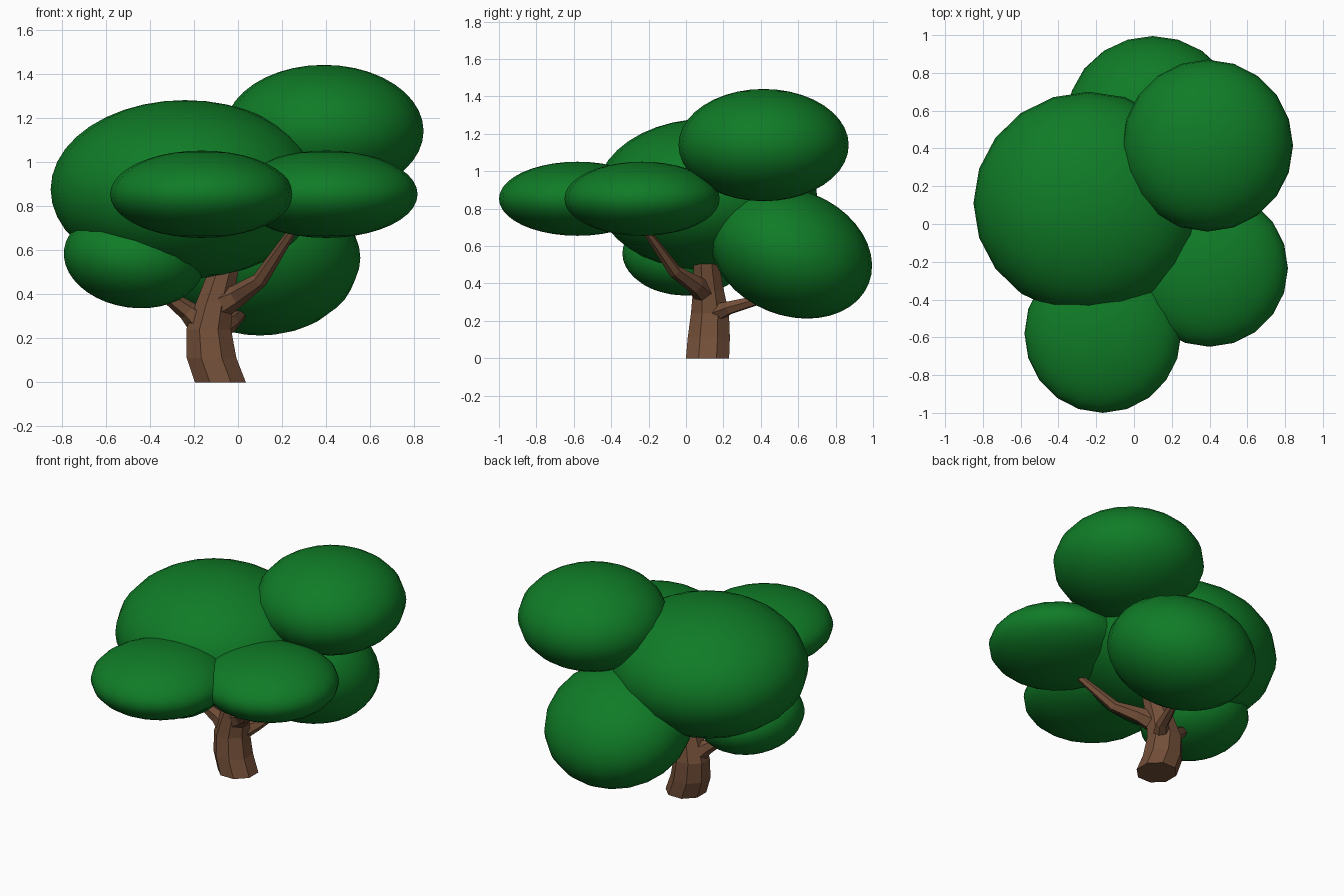
import bpy, bmesh, math
from mathutils import Vector

cube = bpy.data.objects.get("Cube")
if cube:
    bpy.data.objects.remove(cube, do_unlink=True)


def material(name, rgb):
    mat = bpy.data.materials.new(name)
    mat.use_nodes = True
    mat.diffuse_color = (*rgb, 1)
    mat.node_tree.nodes["Principled BSDF"].inputs["Base Color"].default_value = (*rgb, 1)
    return mat


leaf_green = material("leaf green", (0.005, 0.2, 0.02))
bark_brown = material("bark brown", (0.17, 0.078, 0.04))


def add_object(name, bm, mat, smooth):
    bmesh.ops.recalc_face_normals(bm, faces=bm.faces)
    for face in bm.faces:
        face.smooth = smooth
    mesh = bpy.data.meshes.new(name)
    bm.to_mesh(mesh)
    bm.free()
    mesh.materials.append(mat)
    obj = bpy.data.objects.new(name, mesh)
    bpy.context.collection.objects.link(obj)
    return obj


def foliage(name, centre, radii, tilt=(0, 0, 0)):
    """Squashed ball of leaves."""
    bm = bmesh.new()
    bmesh.ops.create_uvsphere(bm, u_segments=20, v_segments=20, radius=1)
    obj = add_object(name, bm, leaf_green, True)
    obj.location, obj.scale = centre, radii
    obj.rotation_euler = [math.radians(a) for a in tilt]


def limb(name, path, sides, level=False):
    """Tapered faceted tube through (x, y, z, radius) points."""
    bm = bmesh.new()
    points = [Vector(p[:3]) for p in path]
    rings = []
    for i, point in enumerate(points):
        along = points[min(i + 1, len(points) - 1)] - points[max(i - 1, 0)]
        normal = Vector((0, 0, 1)) if level else along.normalized()
        u = (Vector((0, 1, 0)) - normal * normal.y).normalized()
        v = normal.cross(u)
        ring = []
        for k in range(sides):
            a = math.tau * (k + 0.5) / sides
            offset = (u * math.cos(a) + v * math.sin(a)) * path[i][3]
            ring.append(bm.verts.new(point + offset))
        rings.append(ring)
    for low, high in zip(rings, rings[1:]):
        for k in range(sides):
            n = (k + 1) % sides
            bm.faces.new((low[k], low[n], high[n], high[k]))
    bm.faces.new(rings[0])
    bm.faces.new(rings[-1])
    add_object(name, bm, bark_brown, False)


# Trunk and branches
limb("trunk", [(-0.08, 0.115, 0, 0.125), (-0.12, 0.122, 0.11, 0.122),
               (-0.133, 0.128, 0.24, 0.11), (-0.108, 0.12, 0.36, 0.09),
               (-0.07, 0.11, 0.49, 0.075), (-0.03, 0.12, 0.65, 0.06)], 8, True)
limb("front_branch", [(-0.1, 0.11, 0.34, 0.07), (0.0, 0.05, 0.395, 0.05),
                      (0.1, -0.06, 0.465, 0.036), (0.25, -0.22, 0.69, 0.02)], 6)
limb("side_branch", [(-0.14, 0.125, 0.25, 0.08), (-0.23, 0.11, 0.325, 0.045),
                     (-0.36, 0.07, 0.42, 0.025)], 6)
limb("back_branch", [(-0.1, 0.13, 0.235, 0.06), (-0.03, 0.23, 0.27, 0.038),
                     (0.02, 0.4, 0.315, 0.025)], 6)

# Leaf clumps
foliage("main_foliage", (-0.24, 0.11, 0.875), (0.61, 0.59, 0.405))
foliage("top_foliage", (0.39, 0.415, 1.14), (0.452, 0.455, 0.3))
foliage("front_foliage", (-0.165, -0.58, 0.853), (0.415, 0.42, 0.198))
foliage("side_foliage", (0.4, -0.235, 0.853), (0.415, 0.415, 0.198))
foliage("back_foliage", (0.1, 0.562, 0.565), (0.455, 0.447, 0.335), (-22, 0, 0))
foliage("low_foliage", (-0.472, 0, 0.56), (0.32, 0.34, 0.222), (0, 8, 0))
